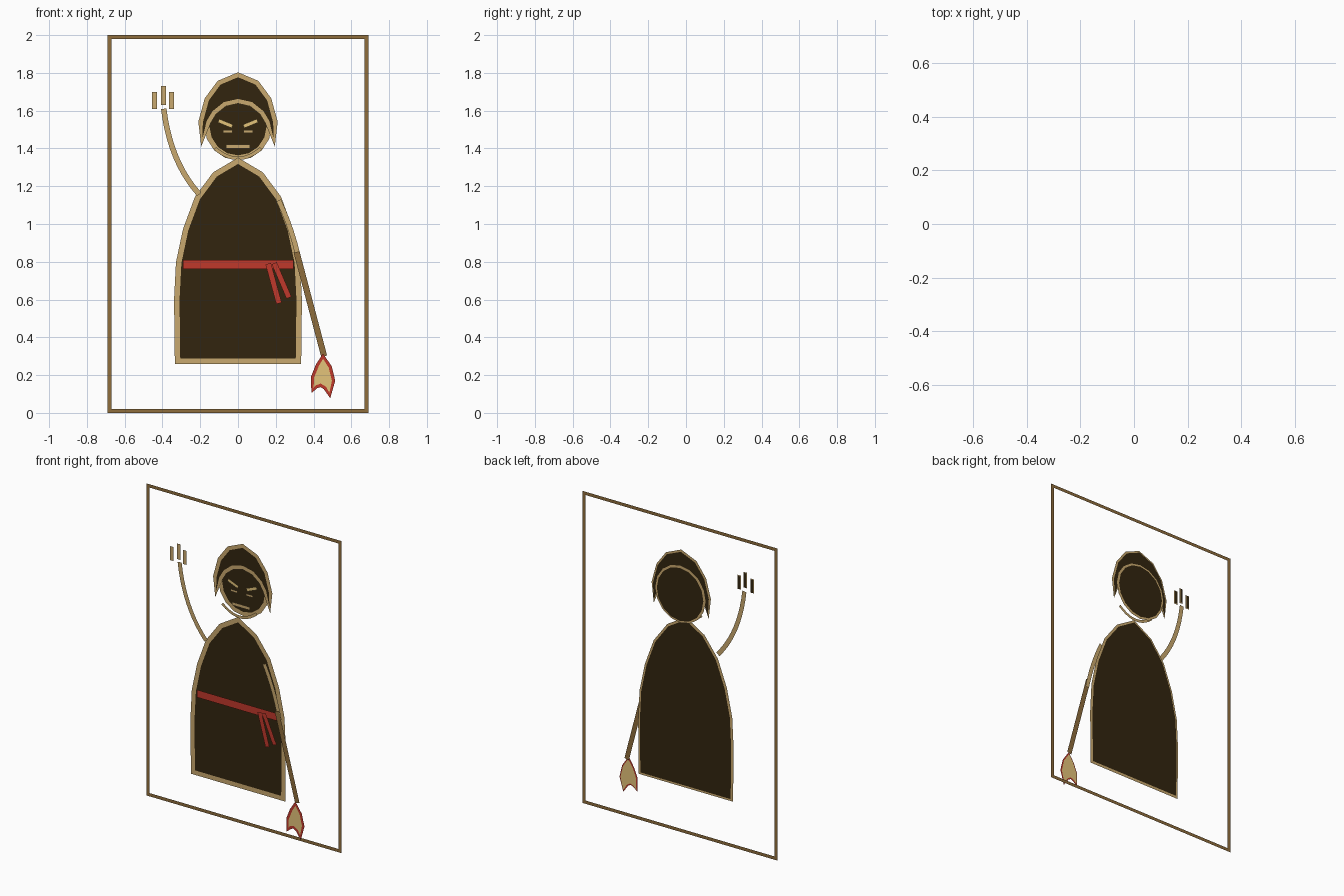
import bpy, bmesh, math
from mathutils import Vector

cube = bpy.data.objects.get("Cube")
if cube:
    bpy.data.objects.remove(cube, do_unlink=True)


def material(name, hex_code):
    """Flat material from an sRGB hex colour."""
    rgb = [int(hex_code[i:i + 2], 16) / 255 for i in (0, 2, 4)]
    lin = [c / 12.92 if c <= 0.04045 else ((c + 0.055) / 1.055) ** 2.4 for c in rgb]
    m = bpy.data.materials.new(name)
    m.use_nodes = True
    m.diffuse_color = (*lin, 1)
    m.node_tree.nodes["Principled BSDF"].inputs["Base Color"].default_value = (*lin, 1)
    return m


DARK = material("dark brown", "32250F")
GOLD = material("gold", "C9A96E")
BRIGHT = material("bright gold", "E4C47A")
BRONZE = material("bronze", "8E6D3C")
RED = material("red", "C0392B")


def make(name, faces, y, mat):
    """Flat object from lists of (x, z) outlines, all facing the front."""
    bm = bmesh.new()
    for outline in faces:
        f = bm.faces.new([bm.verts.new((p[0], y, p[1])) for p in outline])
        f.normal_update()
        if f.normal.y > 0:
            f.normal_flip()
    bmesh.ops.remove_doubles(bm, verts=bm.verts, dist=1e-5)
    me = bpy.data.meshes.new(name)
    bm.to_mesh(me)
    bm.free()
    me.materials.append(mat)
    ob = bpy.data.objects.new(name, me)
    bpy.context.collection.objects.link(ob)
    return ob


def fill(name, outline, y, mat):
    return make(name, [outline], y, mat)


def stroke(name, path, width, y, mat, closed=False):
    """Ribbon of constant width along a path, with mitred corners."""
    pts = [Vector(p) for p in path]
    n = len(pts)
    left, right = [], []
    for i, p in enumerate(pts):
        a = pts[i - 1] if closed or i else None
        b = pts[(i + 1) % n] if closed or i < n - 1 else None
        d1 = (p - a).normalized() if a is not None else (b - p).normalized()
        d2 = (b - p).normalized() if b is not None else d1
        n1, n2 = Vector((-d1.y, d1.x)), Vector((-d2.y, d2.x))
        m = n1 + n2
        m = m.normalized() if m.length > 1e-4 else n1
        off = m * (width / 2 / max(m.dot(n1), 0.6))
        left.append(p + off)
        right.append(p - off)
    count = n if closed else n - 1
    quads = [[left[i], left[(i + 1) % n], right[(i + 1) % n], right[i]] for i in range(count)]
    return make(name, quads, y, mat)


def mirrored(half):
    """Close a left half outline with its mirror image."""
    return half + [(-x, z) for x, z in reversed(half) if abs(x) > 1e-6]


def bend(p, c, q, steps=10):
    """Quadratic curve from p to q pulled towards c."""
    p, c, q = Vector(p), Vector(c), Vector(q)
    ts = [i / steps for i in range(steps + 1)]
    return [p * (1 - t) ** 2 + c * 2 * t * (1 - t) + q * t * t for t in ts]


def box(x0, x1, z0, z1):
    return [(x0, z0), (x1, z0), (x1, z1), (x0, z1)]


# Border frame
stroke("border_frame", box(-0.68, 0.68, 0.0105, 1.9895), 0.021, 0.062, BRONZE, True)

# Head
head = [(0.165 * math.sin(a), 1.52 + 0.17 * math.cos(a))
        for a in (math.tau * i / 16 for i in range(16))]
fill("head", head, 0.06, DARK)
stroke("head_outline", head, 0.026, 0.056, GOLD, True)

# Hood, a crescent around the face
hood = [(0, 1.79), (-0.1, 1.748), (-0.165, 1.66), (-0.198, 1.54), (-0.192, 1.43),
        (-0.155, 1.54), (-0.125, 1.59), (-0.07, 1.634), (0, 1.65)]
hood += [(-x, z) for x, z in reversed(hood[1:-1])]
fill("hood", hood, 0.052, DARK)
stroke("hood_outline", hood, 0.024, 0.048, GOLD, True)

# Face
for side, s in (("right", -1), ("left", 1)):
    stroke(side + "_brow", [(s * 0.103, 1.547), (s * 0.03, 1.517)], 0.02, 0.044, BRIGHT)
    stroke(side + "_eye", [(s * 0.08, 1.49), (s * 0.03, 1.49)], 0.015, 0.037, GOLD)
stroke("mouth", [(-0.063, 1.411), (0.063, 1.411)], 0.021, 0.03, GOLD)

# Collar
stroke("collar", bend((-0.122, 1.4), (0, 1.295), (0.122, 1.4)), 0.018, 0.015, GOLD)

# Robe
robe = mirrored([(0, 1.335), (-0.122, 1.262), (-0.215, 1.137), (-0.277, 0.97),
                 (-0.314, 0.795), (-0.324, 0.6), (-0.32, 0.273)])
fill("robe", robe, 0.005, DARK)
stroke("robe_outline", robe, 0.029, 0.001, GOLD, True)

# Sash and its two hanging tails
fill("sash", box(-0.29, 0.295, 0.762, 0.81), -0.003, RED)
stroke("sash_tail_inner", [(0.16, 0.79), (0.217, 0.58)], 0.03, -0.011, RED)
stroke("sash_tail_outer", [(0.192, 0.792), (0.27, 0.61)], 0.029, -0.014, RED)

# Raised right arm and fingers
stroke("right_arm", bend((-0.393, 1.61), (-0.36, 1.33), (-0.205, 1.157)), 0.029, -0.03, GOLD)
for i, (x, z0, z1) in enumerate([(-0.442, 1.61, 1.70), (-0.394, 1.63, 1.73), (-0.352, 1.61, 1.70)]):
    fill("finger_back_%d" % (i + 1), box(x - 0.008, x + 0.008, z0 + 0.004, z1 - 0.004), -0.034, DARK)
    fill("finger_%d" % (i + 1), box(x - 0.013, x + 0.013, z0, z1), -0.038, GOLD)

# Lowered left arm, staff and flame
stroke("left_arm", bend((0.215, 1.125), (0.29, 0.97), (0.325, 0.795)), 0.027, -0.042, GOLD)
stroke("staff", [(0.31, 0.852), (0.456, 0.30)], 0.032, -0.05, BRONZE)
flame = [(0.45, 0.3), (0.42, 0.252), (0.395, 0.19), (0.394, 0.118), (0.415, 0.138),
         (0.437, 0.146), (0.46, 0.132), (0.486, 0.092), (0.506, 0.17), (0.488, 0.244)]
fill("flame", flame, -0.059, BRIGHT)
stroke("flame_outline", flame, 0.017, -0.062, RED, True)
